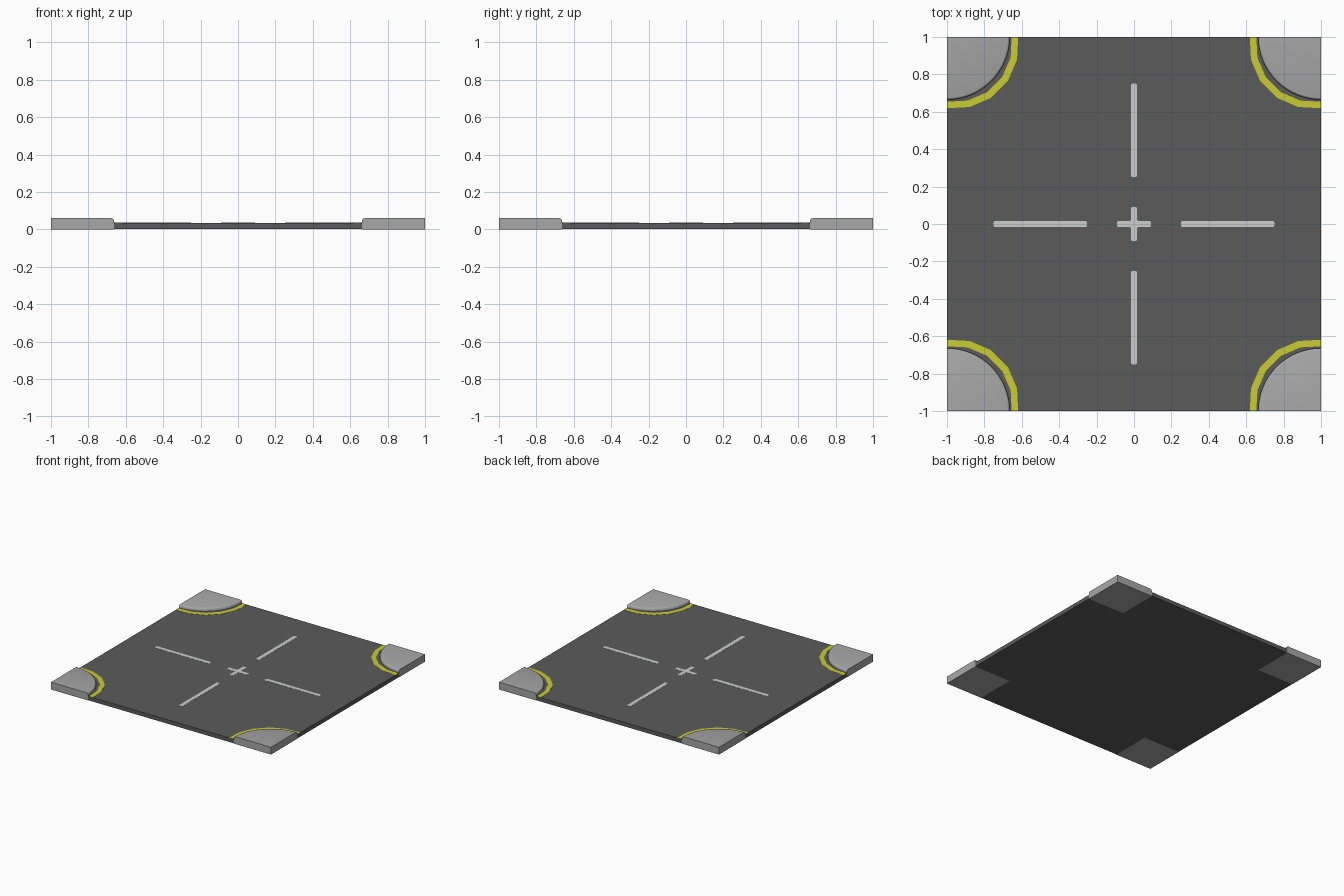
import bpy, bmesh, math

if "Cube" in bpy.data.objects:
    bpy.data.objects.remove(bpy.data.objects["Cube"])


def material(name, rgb):
    m = bpy.data.materials.new(name)
    m.diffuse_color = (*rgb, 1)
    m.use_nodes = True
    m.node_tree.nodes["Principled BSDF"].inputs["Base Color"].default_value = m.diffuse_color
    return m


ASPHALT = material("asphalt", (0.105, 0.105, 0.105))
CONCRETE = material("concrete", (0.39, 0.39, 0.39))
YELLOW = material("yellow_paint", (0.60, 0.60, 0.03))
WHITE = material("white_paint", (0.60, 0.62, 0.61))

ROAD_Z = 0.035
CURB_R = 0.336
CURB_SEGS = 16


def stack(name, layers, mat, smooth=False):
    """Solid from stacked outlines; layers = [(z, [(x, y), ...]), ...]"""
    bm = bmesh.new()
    rings = [[bm.verts.new((x, y, z)) for x, y in pts] for z, pts in layers]
    n = len(rings[0])
    bm.faces.new(rings[0])
    bm.faces.new(rings[-1])
    for a, b in zip(rings, rings[1:]):
        for i in range(n):
            j = (i + 1) % n
            bm.faces.new((a[i], a[j], b[j], b[i]))
    bmesh.ops.recalc_face_normals(bm, faces=bm.faces)
    me = bpy.data.meshes.new(name)
    bm.to_mesh(me)
    bm.free()
    me.materials.append(mat)
    ob = bpy.data.objects.new(name, me)
    bpy.context.collection.objects.link(ob)
    if smooth:
        bpy.ops.object.select_all(action='DESELECT')
        ob.select_set(True)
        bpy.context.view_layer.objects.active = ob
        bpy.ops.object.shade_smooth_by_angle(angle=math.radians(40))
    return ob


def arc(sx, sy, radius, segs, bulge=0.0):
    """Quarter arc around a tile corner, from the y edge to the x edge"""
    pts = []
    for i in range(segs + 1):
        a = math.pi / 2 * i / segs
        r = radius + bulge * math.sin(2 * a)
        pts.append((sx * (1 - r * math.cos(a)), sy * (1 - r * math.sin(a))))
    return pts


CORNERS = [(1, 1), (-1, 1), (-1, -1), (1, -1)]

# Road slab with the four pavement corners left out
outline = []
for k, (sx, sy) in enumerate(CORNERS):
    pts = arc(sx, sy, CURB_R, CURB_SEGS)
    outline += pts[::-1] if k % 2 == 0 else pts
stack("road", [(0.002, outline), (ROAD_Z, outline)], ASPHALT)

# Pavement corners, their square footings and yellow kerb lines
for k, (sx, sy) in enumerate(CORNERS):
    layers = [(z, [(sx, sy)] + arc(sx, sy, r, CURB_SEGS)) for z, r in
              ((0.0, CURB_R), (0.048, CURB_R), (0.055, 0.333),
               (0.0585, 0.329), (0.06, 0.324))]
    stack(f"pavement_corner_{k}", layers, CONCRETE, True)

    q = 1 - 0.336
    foot = [(sx, sy), (sx * q, sy), (sx * q, sy * q), (sx, sy * q)]
    stack(f"pavement_footing_{k}", [(0.0, foot), (0.004, foot)], CONCRETE)

    band = (arc(sx, sy, 0.381, 5, 0.022)
            + arc(sx, sy, 0.346, 5, 0.020)[::-1])
    stack(f"yellow_line_{k}", [(ROAD_Z - 0.002, band),
                               (ROAD_Z + 0.001, band)], YELLOW)


def turn(pts, quarter):
    for _ in range(quarter):
        pts = [(-y, x) for x, y in pts]
    return pts


# White lane dashes with clipped ends, and the central cross
dash = [(0.25, -0.01), (0.257, -0.016), (0.743, -0.016), (0.75, -0.01),
        (0.75, 0.01), (0.743, 0.016), (0.257, 0.016), (0.25, 0.01)]
arm = [(0.022, -0.016), (0.085, -0.016), (0.092, -0.01),
       (0.092, 0.01), (0.085, 0.016), (0.022, 0.016)]
cross = []
for k in range(4):
    d = turn(dash, k)
    stack(f"lane_dash_{k}", [(ROAD_Z - 0.002, d), (ROAD_Z + 0.001, d)], WHITE)
    cross += turn(arm, k)
stack("center_cross", [(ROAD_Z - 0.002, cross), (ROAD_Z + 0.001, cross)], WHITE)
